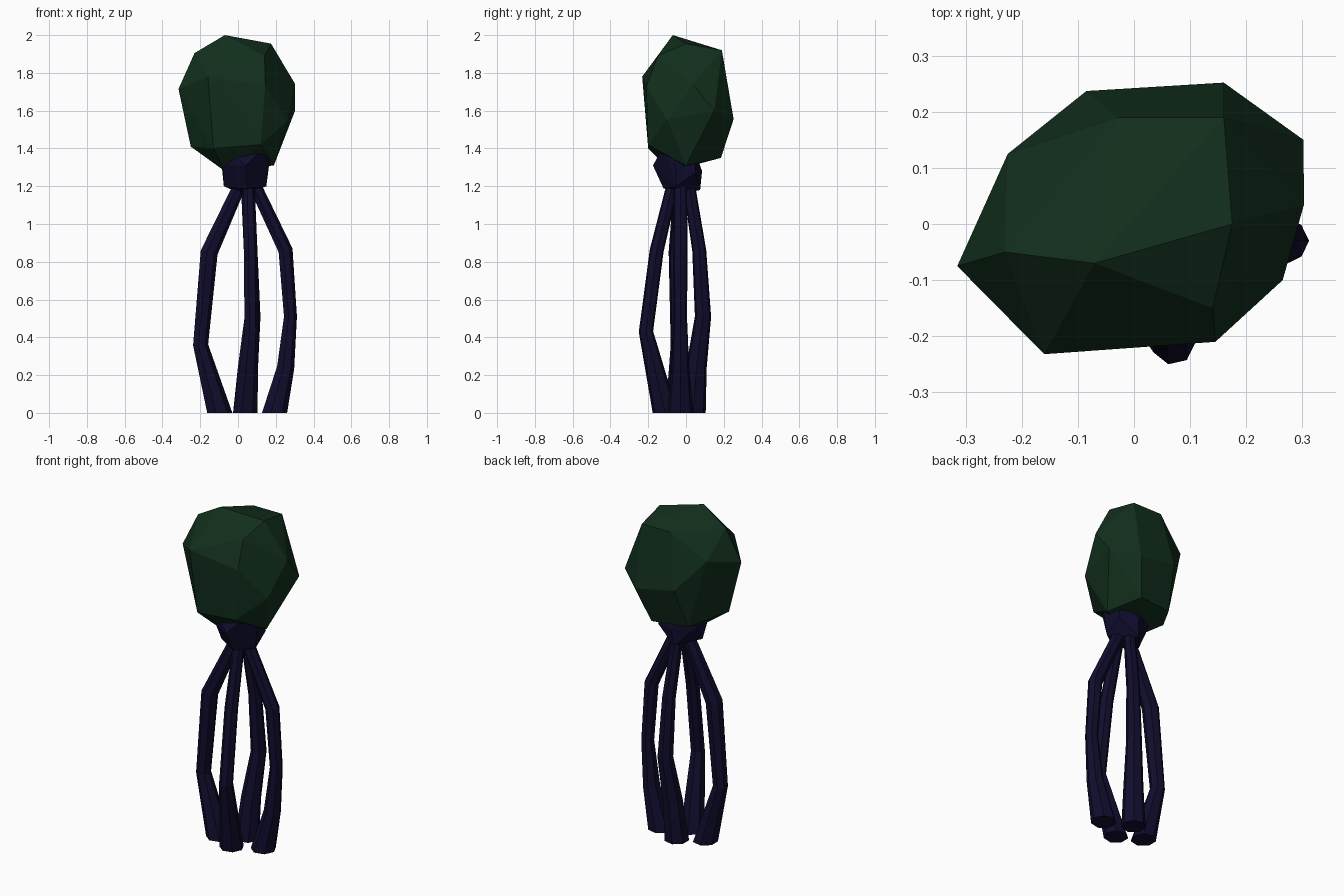
import bpy, bmesh, math
from mathutils import Vector

if "Cube" in bpy.data.objects:
    bpy.data.objects.remove(bpy.data.objects["Cube"])


def material(name, rgb):
    m = bpy.data.materials.new(name)
    m.diffuse_color = (*rgb, 1)
    m.use_nodes = True
    m.node_tree.nodes["Principled BSDF"].inputs["Base Color"].default_value = m.diffuse_color
    return m


GREEN = material("dark_green", (0.006, 0.028, 0.012))
NAVY = material("dark_navy", (0.005, 0.004, 0.026))


def finish(name, bm, mat):
    bmesh.ops.recalc_face_normals(bm, faces=bm.faces[:])
    mesh = bpy.data.meshes.new(name)
    bm.to_mesh(mesh)
    bm.free()
    mesh.materials.append(mat)
    obj = bpy.data.objects.new(name, mesh)
    bpy.context.collection.objects.link(obj)
    return obj


def faceted_lump(name, points, mat):
    """Convex flat-faced lump around a few corner points."""
    bm = bmesh.new()
    for p in points:
        bm.verts.new(p)
    res = bmesh.ops.convex_hull(bm, input=bm.verts[:])
    inside = {v for v in res["geom_interior"] if isinstance(v, bmesh.types.BMVert)}
    bmesh.ops.delete(bm, geom=list(inside), context='VERTS')
    bmesh.ops.dissolve_limit(bm, angle_limit=math.radians(4), verts=bm.verts[:], edges=bm.edges[:])
    return finish(name, bm, mat)


def tube(name, path, mat, sides=7):
    """Bent tapering leg; path entries are (x, y, z, radius)."""
    bm = bmesh.new()
    pts = [Vector(p[:3]) for p in path]
    rings = []
    for i, p in enumerate(pts):
        if i == len(pts) - 1:
            axis = Vector((0, 0, -1))      # flat foot on the ground
        else:
            axis = (pts[i + 1] - pts[max(i - 1, 0)]).normalized()
        u = axis.cross(Vector((0, 1, 0))).normalized()
        v = axis.cross(u)
        angles = [2 * math.pi * k / sides for k in range(sides)]
        rings.append([bm.verts.new(p + path[i][3] * (u * math.cos(a) + v * math.sin(a))) for a in angles])
    for a, b in zip(rings, rings[1:]):
        for k in range(sides):
            n = (k + 1) % sides
            bm.faces.new((a[k], a[n], b[n], b[k]))
    bm.faces.new(rings[0])
    bm.faces.new(rings[-1])
    return finish(name, bm, mat)


# Large green crown
faceted_lump("crown", [
    (-0.07, -0.07, 2.0), (0.175, 0.0, 1.955), (-0.23, -0.05, 1.905),
    (0.16, 0.19, 1.92), (-0.03, 0.19, 1.92), (0.14, -0.15, 1.89),
    (-0.315, -0.075, 1.715), (-0.16, -0.232, 1.78), (0.145, -0.21, 1.73),
    (0.265, -0.10, 1.55), (0.303, 0.035, 1.74), (0.302, 0.15, 1.60),
    (0.16, 0.252, 1.555), (-0.085, 0.237, 1.60), (-0.225, 0.125, 1.77),
    (-0.25, -0.05, 1.41), (-0.13, -0.2, 1.40), (0.12, -0.2, 1.42),
    (0.19, 0.0, 1.31), (0.10, 0.185, 1.35), (-0.12, 0.15, 1.36),
    (-0.07, -0.08, 1.28)], GREEN)

# Knob joining crown and legs
faceted_lump("neck_knob", [
    (-0.08, -0.10, 1.31), (-0.085, 0.02, 1.30), (-0.075, -0.05, 1.20),
    (0.04, -0.175, 1.31), (0.05, -0.12, 1.19), (0.03, -0.04, 1.155),
    (0.15, -0.05, 1.20), (0.172, -0.06, 1.37), (0.14, -0.12, 1.41),
    (-0.02, -0.14, 1.37), (0.15, 0.05, 1.27), (0.03, 0.075, 1.18),
    (0.04, 0.085, 1.28), (0.12, 0.04, 1.41), (-0.04, 0.04, 1.39)], NAVY)

# Four bowed legs with wider feet
legs = {
    "left_leg": [(0.01, -0.03, 1.22, .035), (-0.155, -0.045, 0.86, .048),
                 (-0.20, -0.04, 0.37, .042), (-0.10, -0.04, 0.01, .07)],
    "right_leg": [(0.08, -0.03, 1.23, .035), (0.25, -0.03, 0.87, .04),
                  (0.276, -0.03, 0.52, .036), (0.25, -0.03, 0.25, .048),
                  (0.19, -0.03, 0.01, .07)],
    "front_leg": [(0.055, -0.07, 1.22, .033), (0.065, -0.155, 0.87, .038),
                  (0.07, -0.212, 0.44, .039), (0.035, -0.11, 0.01, .068)],
    "back_leg": [(0.045, 0.015, 1.22, .033), (0.065, 0.07, 0.87, .038),
                 (0.075, 0.09, 0.52, .044), (0.05, 0.055, 0.25, .056),
                 (0.035, 0.038, 0.01, .068)],
}
for name, path in legs.items():
    tube(name, path, NAVY)

# Stand on z = 0
for o in bpy.context.collection.objects:
    o.location.z = 0.0 if o.name in ("crown", "neck_knob") else -0.01
